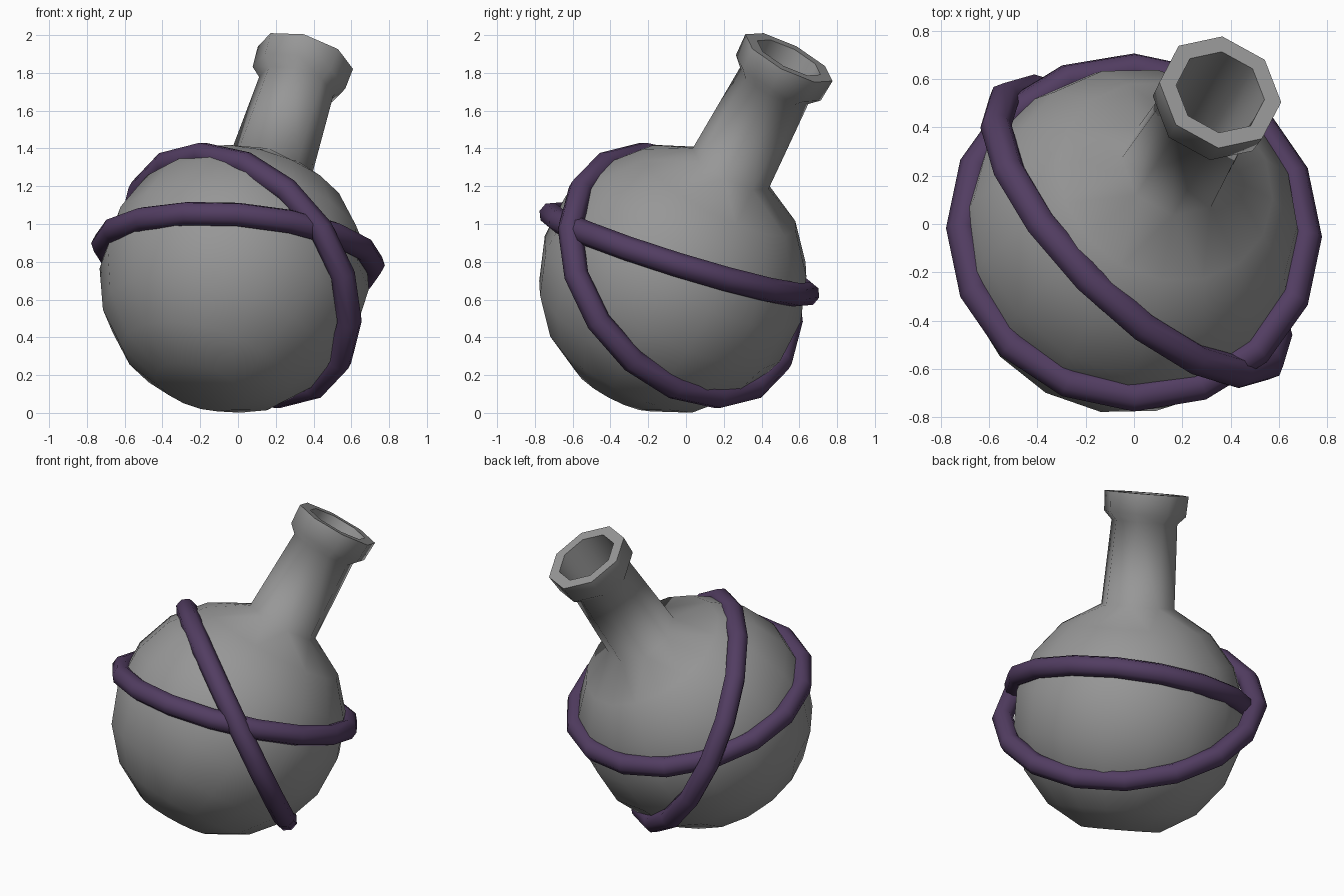
import bpy, bmesh, math
from mathutils import Vector, Matrix

if "Cube" in bpy.data.objects:
    bpy.data.objects.remove(bpy.data.objects["Cube"])


def material(name, rgb):
    m = bpy.data.materials.new(name)
    m.use_nodes = True
    m.diffuse_color = (*rgb, 1)
    m.node_tree.nodes["Principled BSDF"].inputs["Base Color"].default_value = (*rgb, 1)
    return m


def frame(origin, axis, side):
    """Matrix whose z is the axis and whose x lies towards side."""
    z = Vector(axis).normalized()
    x = Vector(side)
    x = (x - z * x.dot(z)).normalized()
    return Matrix.Translation(origin) @ Matrix((x, z.cross(x), z)).transposed().to_4x4()


def finish(bm, name, mat, angle):
    bmesh.ops.recalc_face_normals(bm, faces=bm.faces[:])
    mesh = bpy.data.meshes.new(name)
    bm.to_mesh(mesh)
    bm.free()
    mesh.materials.append(mat)
    ob = bpy.data.objects.new(name, mesh)
    bpy.context.collection.objects.link(ob)
    bpy.ops.object.select_all(action='DESELECT')
    ob.select_set(True)
    bpy.context.view_layer.objects.active = ob
    bpy.ops.object.shade_smooth_by_angle(angle=math.radians(angle))
    return ob


def ring(bm, radius, height, sides):
    step = math.tau / sides
    return [bm.verts.new((radius * math.cos(i * step), radius * math.sin(i * step), height))
            for i in range(sides)]


def bridge(bm, a, b):
    n = len(a)
    for i in range(n):
        j = (i + 1) % n
        bm.faces.new((a[i], a[j], b[j], b[i]))


grey = material("grey", (0.31, 0.31, 0.31))
purple = material("dark purple", (0.085, 0.047, 0.122))

# Flask: round body, octagonal neck, lip and hollow, turned about a leaning axis
bm = bmesh.new()
R = 0.717
body = [ring(bm, R * math.sin(math.radians(a)), R * math.cos(math.radians(a)), 16)
        for a in range(40, 161, 20)]
for a, b in zip(body, body[1:]):
    bridge(bm, a, b)
bm.faces.new(body[-1])

# radius, height from the bore floor's rim up over the lip and down the neck
neck_profile = [(0.16, 0.72), (0.19, 1.375), (0.262, 1.375), (0.255, 1.25),
                (0.205, 1.2), (0.228, 0.685)]
neck = [ring(bm, r, h, 8) for r, h in neck_profile]
for a, b in zip(neck, neck[1:]):
    bridge(bm, a, b)
bm.faces.new(neck[0])

# Shoulder fan from eight neck corners to sixteen body corners
base, top = neck[-1], body[0]
for i in range(8):
    v, k = base[i], 2 * i
    bm.faces.new((v, top[k - 1], top[k]))
    bm.faces.new((v, top[k], top[k + 1]))
    bm.faces.new((v, top[k + 1], base[(i + 1) % 8]))
bm.transform(frame((-0.02, -0.07, 0.71), (0.274, 0.447, 0.851), (0.245, -0.04, -0.058)))
finish(bm, "flask", grey, 72)


def hoop(name, centre, axis, side, rx, ry, tube=0.065, segments=16, sides=8):
    bm = bmesh.new()
    loops = []
    for i in range(segments):
        a = math.tau * i / segments
        c, s = math.cos(a), math.sin(a)
        loop = []
        for j in range(sides):
            b = math.tau * j / sides
            d = tube * math.cos(b)
            loop.append(bm.verts.new(((rx + d) * c, (ry + d) * s, tube * math.sin(b))))
        loops.append(loop)
    for i in range(segments):
        bridge(bm, loops[i - 1], loops[i])
    bm.transform(frame(centre, axis, side))
    finish(bm, name, purple, 60)


# Two crossing hoops around the body
hoop("level_hoop", (0, -0.035, 0.84), (0.083, 0.31, 1), (1, 0, 0), 0.715, 0.71)
hoop("steep_hoop", (0.01, -0.03, 0.728), (0.65, 0.645, 0.40), (0.7, -0.71, 0), 0.775, 0.70)
